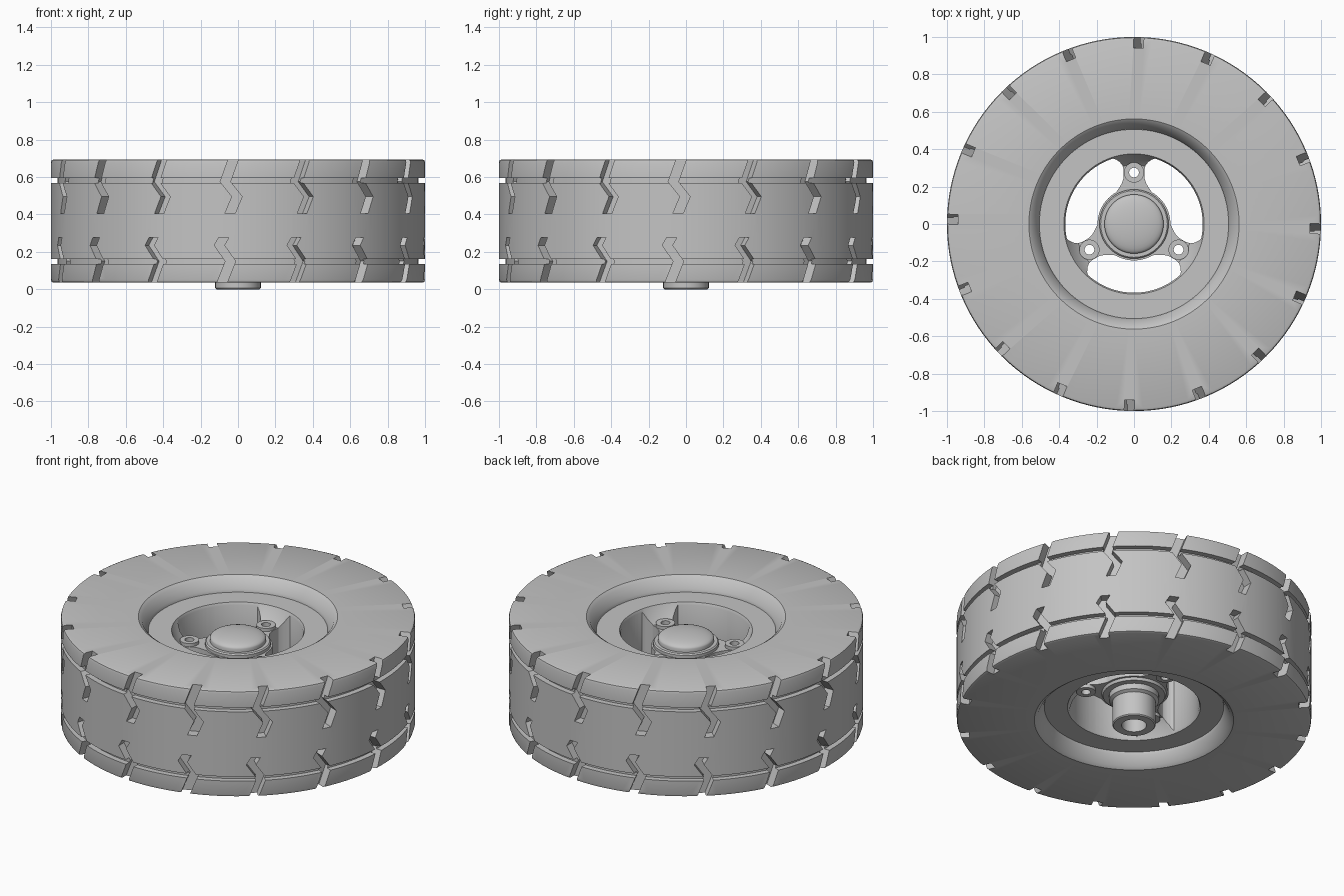
import bpy, bmesh
from math import sin, cos, pi, radians, atan2
from mathutils import Vector, Matrix

cube = bpy.data.objects.get("Cube")
if cube:
    bpy.data.objects.remove(cube, do_unlink=True)

SEG = 96
grey = bpy.data.materials.new("light_grey")
grey.use_nodes = True
colour = (0.55, 0.55, 0.55, 1)
grey.diffuse_color = colour
grey.node_tree.nodes["Principled BSDF"].inputs["Base Color"].default_value = colour


def make(name, bm):
    bmesh.ops.remove_doubles(bm, verts=bm.verts, dist=1e-5)
    bmesh.ops.recalc_face_normals(bm, faces=bm.faces)
    mesh = bpy.data.meshes.new(name)
    bm.to_mesh(mesh)
    bm.free()
    mesh.materials.append(grey)
    ob = bpy.data.objects.new(name, mesh)
    bpy.context.collection.objects.link(ob)
    return ob


def lathe(name, profile, closed=False, seg=SEG, centre=(0, 0)):
    """Revolve (radius, z) points about a vertical axis."""
    bm = bmesh.new()
    rings = [[bm.verts.new((centre[0] + r * cos(2 * pi * i / seg),
                            centre[1] + r * sin(2 * pi * i / seg), z))
              for i in range(seg)] for r, z in profile]
    pairs = list(zip(rings, rings[1:]))
    if closed:
        pairs.append((rings[-1], rings[0]))
    for a, b in pairs:
        for i in range(seg):
            j = (i + 1) % seg
            bm.faces.new((a[i], a[j], b[j], b[i]))
    return make(name, bm)


def prism(bm, points, offset, matrix):
    """Closed strip of quads or one polygon, extruded along offset."""
    n = len(points)
    a = [bm.verts.new(matrix @ Vector(p)) for p in points]
    b = [bm.verts.new(matrix @ (Vector(p) + Vector(offset))) for p in points]
    bm.faces.new(a)
    bm.faces.new(b[::-1])
    for i in range(n):
        j = (i + 1) % n
        bm.faces.new((a[i], b[i], b[j], a[j]))


def cut(ob, cutter):
    cutter.hide_render = True
    mod = ob.modifiers.new("cut", 'BOOLEAN')
    mod.operation = 'DIFFERENCE'
    mod.solver = 'EXACT'
    mod.object = cutter
    bpy.context.view_layer.objects.active = ob
    bpy.ops.object.modifier_apply(modifier=mod.name)
    bpy.data.objects.remove(cutter, do_unlink=True)


def smooth(ob):
    bpy.ops.object.select_all(action='DESELECT')
    ob.select_set(True)
    bpy.context.view_layer.objects.active = ob
    bpy.ops.object.shade_smooth_by_angle(angle=radians(30))


# Tyre: half section mirrored about the mid plane, with a ring groove per side
MID = 0.365
half = [(0.506, 0.245), (0.512, 0.262), (0.542, 0.316), (0.562, 0.33),
        (0.985, 0.33), (0.996, 0.325), (1.0, 0.312),
        (1.0, 0.229), (0.966, 0.229), (0.966, 0.202), (1.0, 0.202)]
section = [(r, MID + h) for r, h in half] + [(r, MID - h) for r, h in half[::-1]]
tyre = lathe("tyre", section, closed=True, seg=128)

# Zigzag tread notches, sixteen on each shoulder
upper = [(-0.005, 0.75), (-0.025, 0.695), (-0.068, 0.575), (-0.005, 0.495), (-0.043, 0.405)]
lower = [(-0.105, -0.02), (-0.085, 0.035), (-0.04, 0.15), (-0.1, 0.235), (-0.075, 0.278)]
W = 0.027
bm = bmesh.new()
for path in (upper, lower):
    outline = [(x - W, -1.1, z) for x, z in path] + [(x + W, -1.1, z) for x, z in path[::-1]]
    for k in range(16):
        prism(bm, outline, (0, 0.16, 0), Matrix.Rotation(k * pi / 8, 4, 'Z'))
cut(tyre, make("notch_cutter", bm))

# Wheel disc with recessed centre
disc_half = [(0.0, 0.155), (0.315, 0.155), (0.345, 0.185), (0.375, 0.245), (0.506, 0.245)]
wheel = lathe("wheel_disc", [(r, MID + h) for r, h in disc_half]
              + [(r, MID - h) for r, h in disc_half[::-1]])

# Three windows between curved spokes
side = [(0.17, 0.095), (0.19, 0.082), (0.215, 0.066), (0.245, 0.056), (0.285, 0.055),
        (0.312, 0.061), (0.332, 0.077), (0.345, 0.097), (0.35, 0.112)]
along, across = Vector((-cos(pi / 6), -0.5)), Vector((0.5, -cos(pi / 6)))
left = [along * a + across * p for a, p in side]
right = [Vector((-v.x, v.y)) for v in left]


def arc(a, b, steps=20):
    t0, t1 = atan2(a.y, a.x), atan2(b.y, b.x)
    return [Vector((cos(t), sin(t))) * a.length
            for t in (t0 + (t1 - t0) * i / steps for i in range(1, steps))]


window = left + arc(left[-1], right[-1]) + right[::-1] + arc(right[0], left[0])
bm = bmesh.new()
for k in range(3):
    prism(bm, [(v.x, v.y, 0) for v in window], (0, 0, 0.8),
          Matrix.Rotation(k * 2 * pi / 3, 4, 'Z'))
cut(wheel, make("window_cutter", bm))

# Bolt bosses with through holes
for k in range(3):
    t = pi / 2 + k * 2 * pi / 3
    c = (0.275 * cos(t), 0.275 * sin(t))
    cut(wheel, lathe("hole_cutter", [(0, 0), (0.026, 0), (0.026, 0.8), (0, 0.8)],
                     seg=32, centre=c))
    boss = [(0.026, 0.54), (0.054, 0.54), (0.054, 0.19), (0.026, 0.19)]
    smooth(lathe(f"bolt_boss_{k + 1}", boss, closed=True, seg=32, centre=c))

# Hub with domed cap and a hollow axle stub below
dome = [(0.158 * sin(a), 0.565 + 0.035 * cos(a)) for a in (i * pi / 16 for i in range(9))]
hub = lathe("hub", dome + [
    (0.158, 0.545), (0.178, 0.545), (0.185, 0.538), (0.185, 0.215), (0.175, 0.195),
    (0.14, 0.195), (0.14, 0.16), (0.122, 0.15), (0.122, 0.006), (0.116, 0.0),
    (0.07, 0.0), (0.07, 0.2), (0, 0.2)], seg=64)

for ob in (tyre, wheel, hub):
    smooth(ob)
